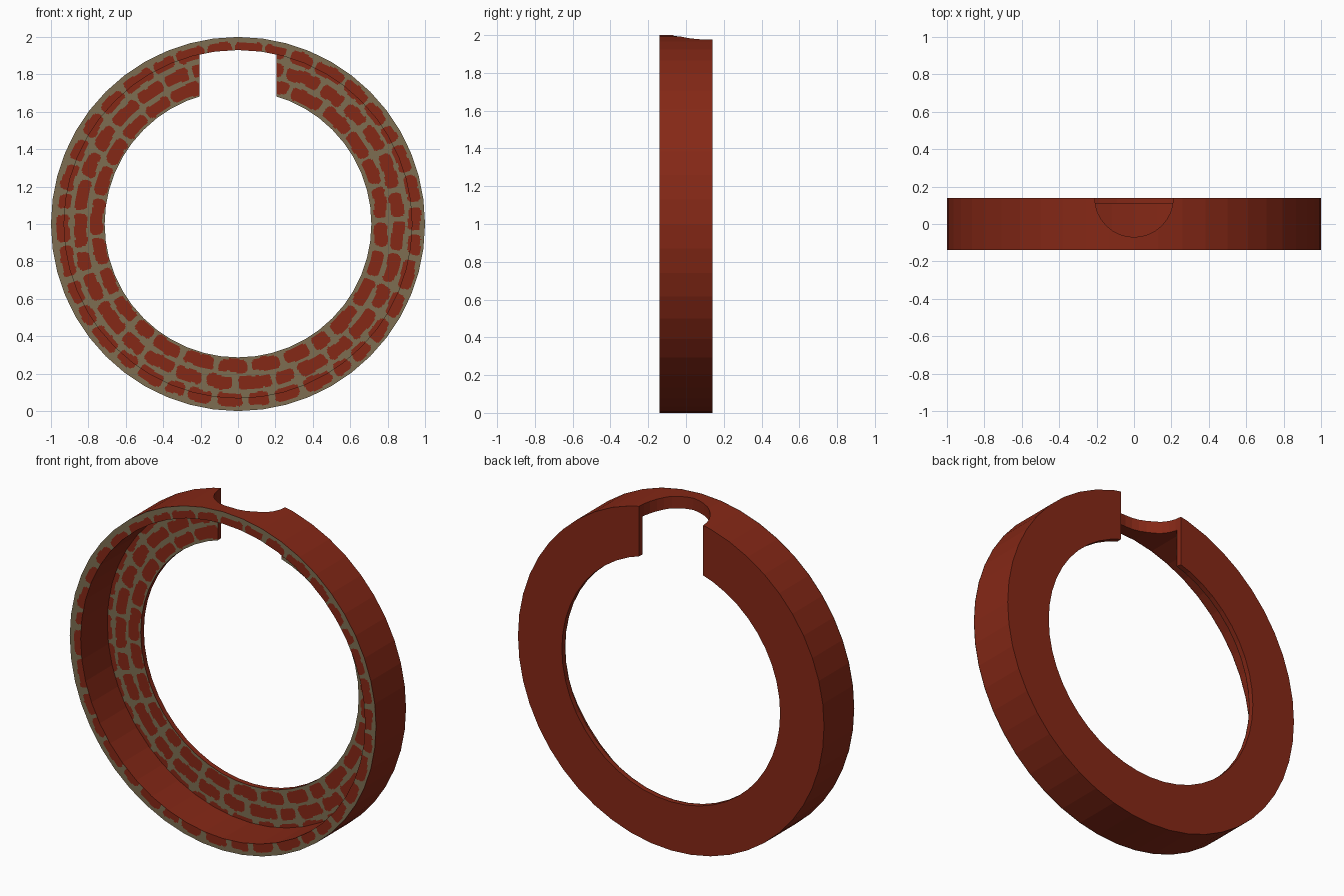
import bpy, bmesh, math, random

if "Cube" in bpy.data.objects:
    bpy.data.objects.remove(bpy.data.objects["Cube"])

random.seed(4)
SIDES, SUB = 48, 24
R_IN, R_STEP, R_OUT = 0.713, 0.93, 1.0
Y_FRONT, Y_RECESS, Y_BACK = -0.14, 0.11, 0.14
NOTCH_R = 0.21


def material(name, rgb):
    m = bpy.data.materials.new(name)
    m.diffuse_color = (*rgb, 1)
    m.use_nodes = True
    m.node_tree.nodes["Principled BSDF"].inputs["Base Color"].default_value = m.diffuse_color
    return m


brick = material("brick red", (0.235, 0.021, 0.008))
mortar = material("mortar grey", (0.205, 0.155, 0.083))


def finish(bm, name, mats):
    me = bpy.data.meshes.new(name)
    bm.to_mesh(me)
    bm.free()
    for m in mats:
        me.materials.append(m)
    ob = bpy.data.objects.new(name, me)
    bpy.context.collection.objects.link(ob)
    return ob


# Ring body: L-shaped section swept round the y axis
bm = bmesh.new()
profile = [(R_IN, Y_BACK), (R_OUT, Y_BACK), (R_OUT, Y_FRONT),
           (R_STEP, Y_FRONT), (R_STEP, Y_RECESS), (R_IN, Y_RECESS)]
loops = []
for i in range(SIDES):
    a = 2 * math.pi * i / SIDES
    loops.append([bm.verts.new((r * math.cos(a), y, 1 + r * math.sin(a))) for r, y in profile])
for i in range(SIDES):
    p, q = loops[i], loops[(i + 1) % SIDES]
    for j in range(6):
        k = (j + 1) % 6
        bm.faces.new((p[j], p[k], q[k], q[j]))
bmesh.ops.recalc_face_normals(bm, faces=bm.faces)
body = finish(bm, "brick_ring", [brick])

# Half-round chimney notch cut down through the top
bm = bmesh.new()
bmesh.ops.create_cone(bm, cap_ends=True, segments=32, radius1=NOTCH_R, radius2=NOTCH_R, depth=0.8)
bmesh.ops.translate(bm, verts=bm.verts, vec=(0, Y_BACK, 1.9))
cutter = finish(bm, "notch_cutter", [brick])
cutter.hide_render = True
mod = body.modifiers.new("notch", 'BOOLEAN')
mod.operation, mod.solver, mod.object = 'DIFFERENCE', 'EXACT', cutter
bpy.context.view_layer.objects.active = body
bpy.ops.object.modifier_apply(modifier="notch")
bpy.data.objects.remove(cutter)

# Brick courses: centre radius and irregular joints as angles
courses = []
for rc, count in ((0.76, 28), (0.85, 31), (0.94, 38)):
    step = 2 * math.pi / count
    off = random.random() * step
    joints = [off + step * (i + random.uniform(-0.17, 0.17)) for i in range(count)]
    courses.append((rc, joints + [joints[0] + 2 * math.pi]))


def is_brick(x, z):
    x -= 0.006
    r, a = math.hypot(x, z), math.atan2(z, x) % (2 * math.pi)
    wob = 0.004 * math.sin(37 * x + 23 * z) + 0.003 * math.sin(61 * z - 47 * x)
    rc, joints = min(courses, key=lambda c: abs(c[0] - r))
    if a < joints[0]:
        a += 2 * math.pi
    for a0, a1 in zip(joints, joints[1:]):
        if a0 <= a < a1:
            # rounded-box distance inside one brick
            hw, hh, rad = (a1 - a0) * rc / 2 - 0.013, 0.034, 0.022
            dx = max(abs(a - (a0 + a1) / 2) * rc - hw + rad, 0)
            dy = max(abs(r - rc) - hh + rad, 0)
            return math.hypot(dx, dy) < rad + wob
    return False


def painted_face(name, r0, r1, y, rows, notch):
    bm = bmesh.new()
    n = SIDES * SUB
    grid = []
    for i in range(n):
        a = 2 * math.pi * i / n
        local = (i % SUB / SUB - 0.5) * 2 * math.pi / SIDES
        f = math.cos(math.pi / SIDES) / math.cos(local)
        grid.append([bm.verts.new((f * r * math.cos(a), y, 1 + f * r * math.sin(a)))
                     for r in (r0 + (r1 - r0) * j / rows for j in range(rows + 1))])
    for i in range(n):
        p, q = grid[i], grid[(i + 1) % n]
        for j in range(rows):
            bm.faces.new((p[j], p[j + 1], q[j + 1], q[j]))
    if notch:
        w = math.sqrt(NOTCH_R ** 2 - (Y_BACK - Y_RECESS) ** 2)
        for s in (-w, w):
            bmesh.ops.bisect_plane(bm, geom=bm.verts[:] + bm.edges[:] + bm.faces[:],
                                   plane_co=(s, 0, 0), plane_no=(1, 0, 0))
        gone = [f for f in bm.faces
                if abs(f.calc_center_median().x) < w and f.calc_center_median().z > 1]
        bmesh.ops.delete(bm, geom=gone, context='FACES')
    for f in bm.faces:
        c = f.calc_center_median()
        f.material_index = 0 if is_brick(c.x, c.z - 1) else 1
    return finish(bm, name, [brick, mortar])


# Brick pattern on the recessed flange and on the rim front
painted_face("flange_brickwork", R_IN, R_STEP, Y_RECESS - 0.002, 30, True)
painted_face("rim_brickwork", R_STEP, R_OUT, Y_FRONT - 0.002, 10, False)
